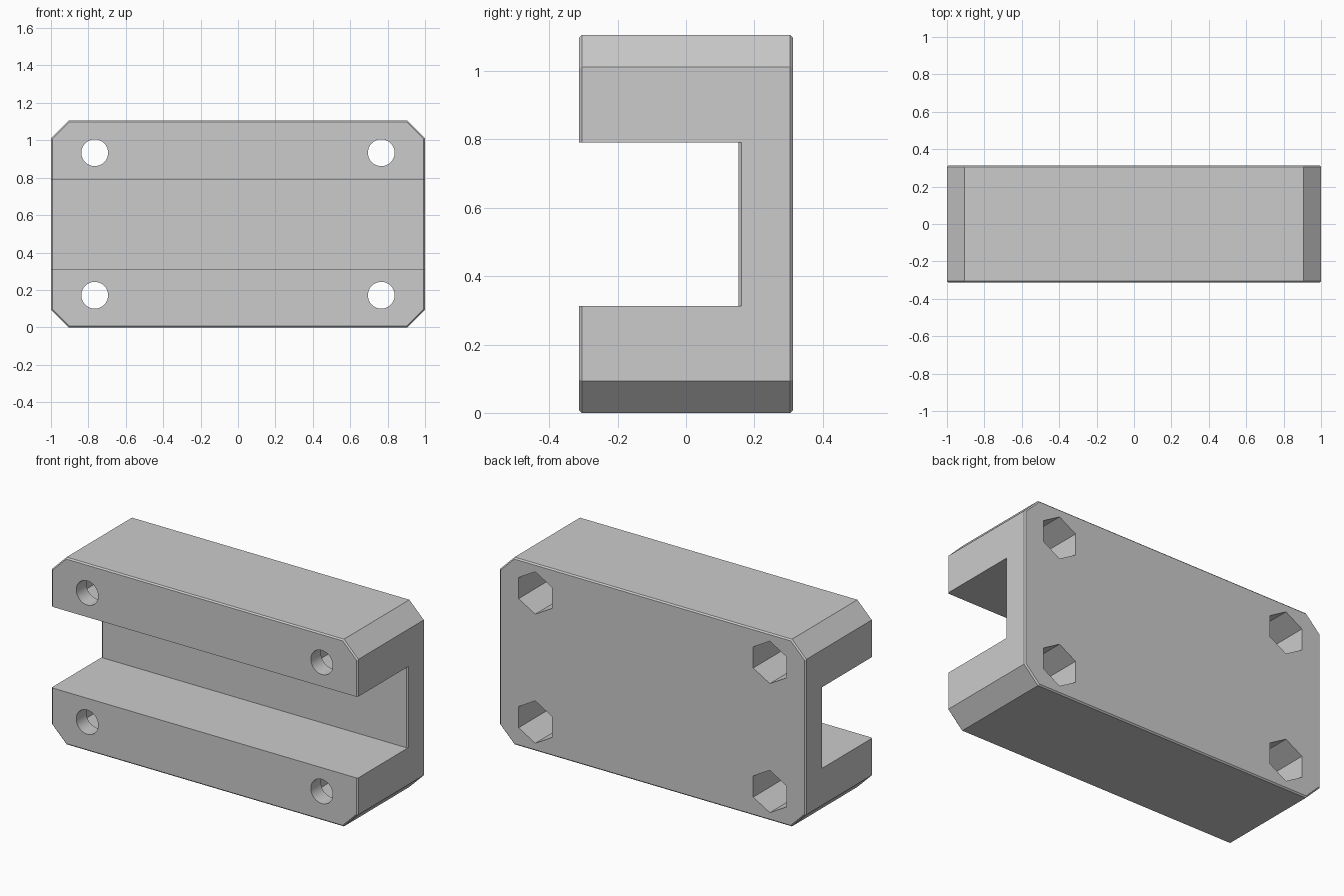
import bpy, bmesh, math

if "Cube" in bpy.data.objects:
    bpy.data.objects.remove(bpy.data.objects["Cube"])

W, D, ZC, H = 1.0, 0.3125, 0.5525, 0.5525   # half width, half depth, mid height, half height
CORNER, EDGE = 0.094, 0.0078                # corner cut, fine edge chamfer
FLOOR = 0.154                               # y of the channel floor
HOLE_X, HOLE_Z = 0.766, 0.381               # bolt offsets from the centre

grey = bpy.data.materials.new("light_grey")
grey.diffuse_color = (0.6, 0.6, 0.6, 1)
grey.use_nodes = True
grey.node_tree.nodes["Principled BSDF"].inputs["Base Color"].default_value = grey.diffuse_color


def loft(name, rings):
    """Solid through matching rings of points, capped at both ends."""
    bm = bmesh.new()
    vs = [[bm.verts.new(p) for p in r] for r in rings]
    n = len(rings[0])
    for a, b in zip(vs, vs[1:]):
        for i in range(n):
            j = (i + 1) % n
            bm.faces.new((a[i], a[j], b[j], b[i]))
    bm.faces.new(vs[0][::-1])
    bm.faces.new(vs[-1])
    bmesh.ops.recalc_face_normals(bm, faces=bm.faces)
    me = bpy.data.meshes.new(name)
    bm.to_mesh(me)
    bm.free()
    me.materials.append(grey)
    ob = bpy.data.objects.new(name, me)
    bpy.context.collection.objects.link(ob)
    return ob


def octagon(y, inset):
    a, b = W - inset, H - inset
    k = CORNER - (2 - math.sqrt(2)) * inset
    pts = [(a, b - k), (a - k, b), (k - a, b), (-a, b - k),
           (-a, k - b), (k - a, -b), (a - k, -b), (a, k - b)]
    return [(x, y, ZC + z) for x, z in pts]


def polygon(x, y, z, r, n):
    # first vertex points straight up
    return [(x + r * math.sin(2 * math.pi * i / n), y,
             z + r * math.cos(2 * math.pi * i / n)) for i in range(n)]


def cut(target, cutter):
    cutter.hide_render = True
    m = target.modifiers.new("cut", 'BOOLEAN')
    m.operation, m.solver, m.object = 'DIFFERENCE', 'EXACT', cutter
    bpy.context.view_layer.objects.active = target
    bpy.ops.object.modifier_apply(modifier=m.name)
    bpy.data.objects.remove(cutter)


# block with cut corners and finely chamfered front and back rims
body = loft("clamp_body", [octagon(-D, EDGE), octagon(-D + EDGE, 0),
                           octagon(D - EDGE, 0), octagon(D, EDGE)])

# front channel, its floor chamfered at both ends
e, far = EDGE, 0.05
profile = [(-W - far, -0.5), (W + far, -0.5), (W + far, FLOOR + e + far), (W - e, FLOOR),
           (e - W, FLOOR), (-W - far, FLOOR + e + far)]
cut(body, loft("channel_cutter", [[(x, y, z) for x, y in profile] for z in (0.312, 0.791)]))

# bolt holes: short round bore in front, deep hexagonal pocket behind
for sx in (-1, 1):
    for sz in (-1, 1):
        x, z = sx * HOLE_X, ZC + sz * HOLE_Z
        for r, n, y0, y1 in ((0.0715, 48, -0.4, 0.0), (0.125, 6, -D + 0.094, 0.4)):
            cut(body, loft("hole_cutter", [polygon(x, y, z, r, n) for y in (y0, y1)]))

bpy.ops.object.select_all(action='DESELECT')
body.select_set(True)
bpy.context.view_layer.objects.active = body
bpy.ops.object.shade_smooth_by_angle(angle=math.radians(20))
